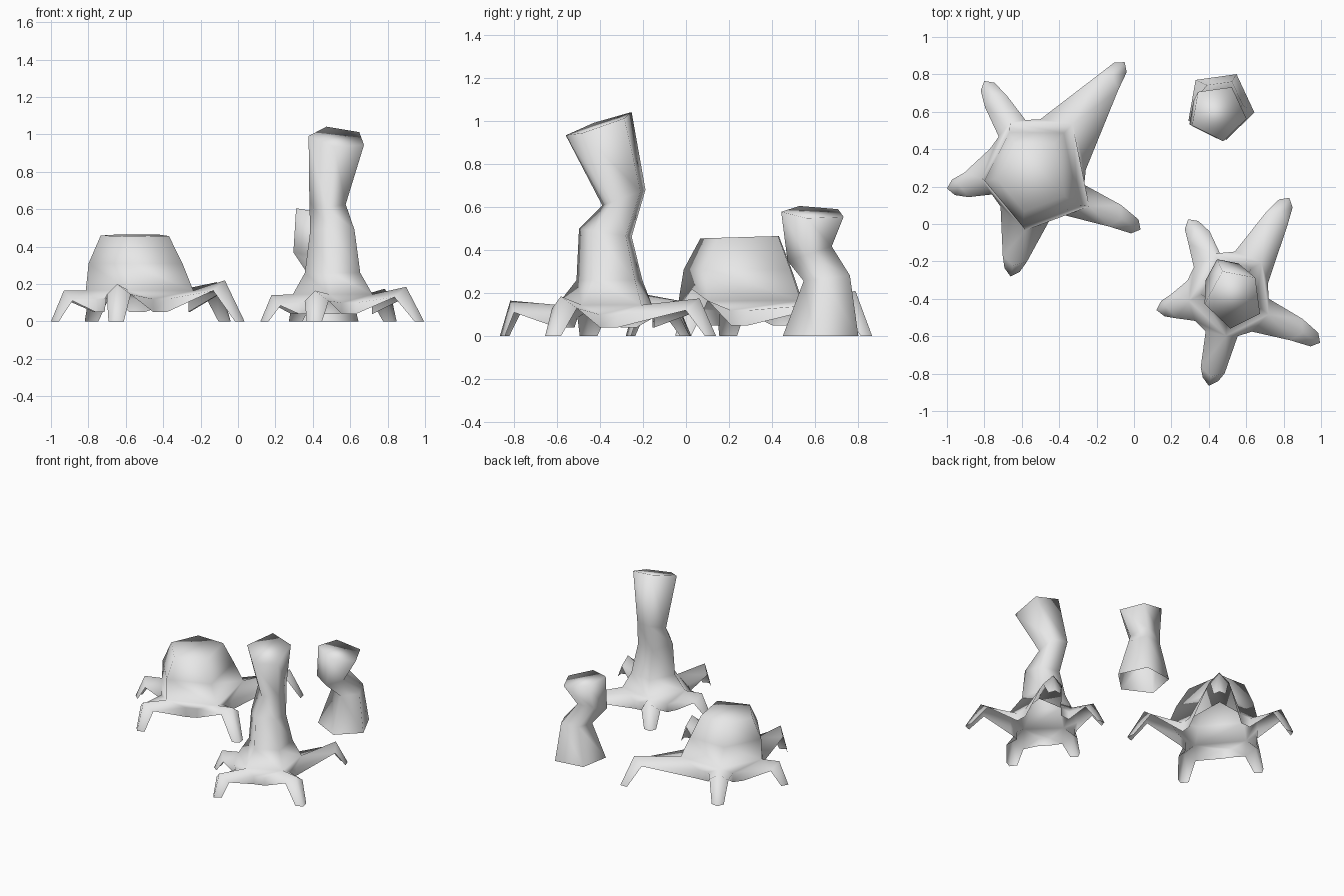
import bpy, bmesh
from math import cos, sin, radians
from mathutils import Vector

cube = bpy.data.objects.get("Cube")
if cube:
    bpy.data.objects.remove(cube)

grey = bpy.data.materials.new("plain_grey")
grey.use_nodes = True
grey.diffuse_color = (0.8, 0.8, 0.8, 1)
grey.node_tree.nodes["Principled BSDF"].inputs["Base Color"].default_value = (0.8, 0.8, 0.8, 1)


def ring(bm, angles, x, y, z, r, sx=0, sy=0):
    """Five-cornered trunk section on a plane with slopes sx and sy."""
    verts = []
    for a in angles:
        dx, dy = r * cos(radians(a)), r * sin(radians(a))
        verts.append(bm.verts.new((x + dx, y + dy, z + sx * dx + sy * dy)))
    return verts


def trunk(bm, angles, sections):
    """Stack of bridged sections, open below and closed by a flat cut on top."""
    rings = [ring(bm, angles, *s) for s in sections]
    for low, high in zip(rings, rings[1:]):
        for i in range(len(low)):
            bm.faces.new((low[i - 1], low[i], high[i], high[i - 1]))
    bm.faces.new(rings[-1])
    return rings[0]


def roots(bm, collar, valleys, legs, top, bottom):
    """Bent hollow roots leaving each trunk corner, joined by low valley walls."""
    centre = sum((v.co for v in collar), Vector()) / len(collar)

    def frame(x, y):
        out = Vector((x - centre.x, y - centre.y, 0)).normalized()
        return out, Vector((out.y, -out.x, 0))

    # each valley is a short wall, its ends ordered from one root to the next
    walls = []
    for i, (x, y) in enumerate(valleys):
        out, side = frame(x, y)
        ends = []
        for s in (-1, 1):
            p = Vector((x, y, 0)) + side * 0.04 * s + out * 0.008
            ends.append([bm.verts.new(p + Vector((0, 0, z))) for z in (top, bottom)])
        (ua, la), (ub, lb) = ends
        bm.faces.new((collar[i], collar[(i + 1) % len(collar)], ub, ua))
        bm.faces.new((ua, ub, lb, la))
        walls.append(ends)

    for i, (x, y, knee_z, back) in enumerate(legs):
        tip = Vector((x, y, 0))
        out, side = frame(x, y)

        def point(inset, z, across=0):
            return bm.verts.new(tip - out * inset + side * across + Vector((0, 0, z)))

        ridge, toe = point(back, knee_z), point(0, 0)
        for s, (u, w) in ((1, walls[i][0]), (-1, walls[i - 1][1])):
            knee = point(back + 0.035, knee_z - 0.055, 0.066 * s)
            foot = point(0.035, 0, 0.042 * s)
            bm.faces.new((collar[i], u, knee, ridge))   # thigh
            bm.faces.new((u, w, knee))                  # lower edge of the thigh
            bm.faces.new((ridge, knee, foot, toe))      # shin


def finish(bm, name):
    bmesh.ops.recalc_face_normals(bm, faces=bm.faces[:])
    for f in bm.faces:
        f.smooth = True
    mesh = bpy.data.meshes.new(name)
    bm.to_mesh(mesh)
    bm.free()
    mesh.materials.append(grey)
    bpy.context.collection.objects.link(bpy.data.objects.new(name, mesh))


# Wide low stump
bm = bmesh.new()
collar = trunk(bm, (57, -34, -105, 185, 121), [
    (-0.5, 0.27, 0.165, 0.315),
    (-0.525, 0.255, 0.31, 0.275),
    (-0.535, 0.26, 0.46, 0.2, 0, 0.03)])
roots(bm, collar,
      [(-0.27, 0.25), (-0.42, 0.04), (-0.73, 0.13), (-0.74, 0.43), (-0.54, 0.55)],
      [(-0.05, 0.865, 0.21, 0.1), (0.035, -0.03, 0.22, 0.12), (-0.66, -0.28, 0.2, 0.06),
       (-1.0, 0.19, 0.165, 0.07), (-0.8, 0.765, 0.2, 0.09)], 0.12, 0.05)
finish(bm, "wide_stump")

# Tall bent stump
bm = bmesh.new()
collar = trunk(bm, (45, -30, -97, 190, 113), [
    (0.52, -0.37, 0.145, 0.23),
    (0.515, -0.35, 0.26, 0.16),
    (0.512, -0.37, 0.48, 0.128, 0, -0.15),
    (0.485, -0.285, 0.645, 0.105, 0, 0.36),
    (0.535, -0.4, 0.985, 0.16, -0.1, 0.34)])
roots(bm, collar,
      [(0.71, -0.36), (0.59, -0.58), (0.36, -0.54), (0.31, -0.27), (0.5, -0.16)],
      [(0.83, 0.14, 0.175, 0.09), (0.995, -0.635, 0.185, 0.11), (0.4, -0.865, 0.165, 0.05),
       (0.12, -0.46, 0.14, 0.06), (0.29, 0.025, 0.165, 0.08)], 0.1, 0.04)
finish(bm, "tall_stump")

# Small rootless stump
bm = bmesh.new()
trunk(bm, (62, -12, -80, 206, 134), [
    (0.46, 0.635, 0, 0.188),
    (0.47, 0.66, 0.27, 0.115, 0, 0.12),
    (0.395, 0.58, 0.385, 0.11, 0, 0.33),
    (0.45, 0.595, 0.575, 0.155, -0.19, -0.05)])
finish(bm, "small_stump")
